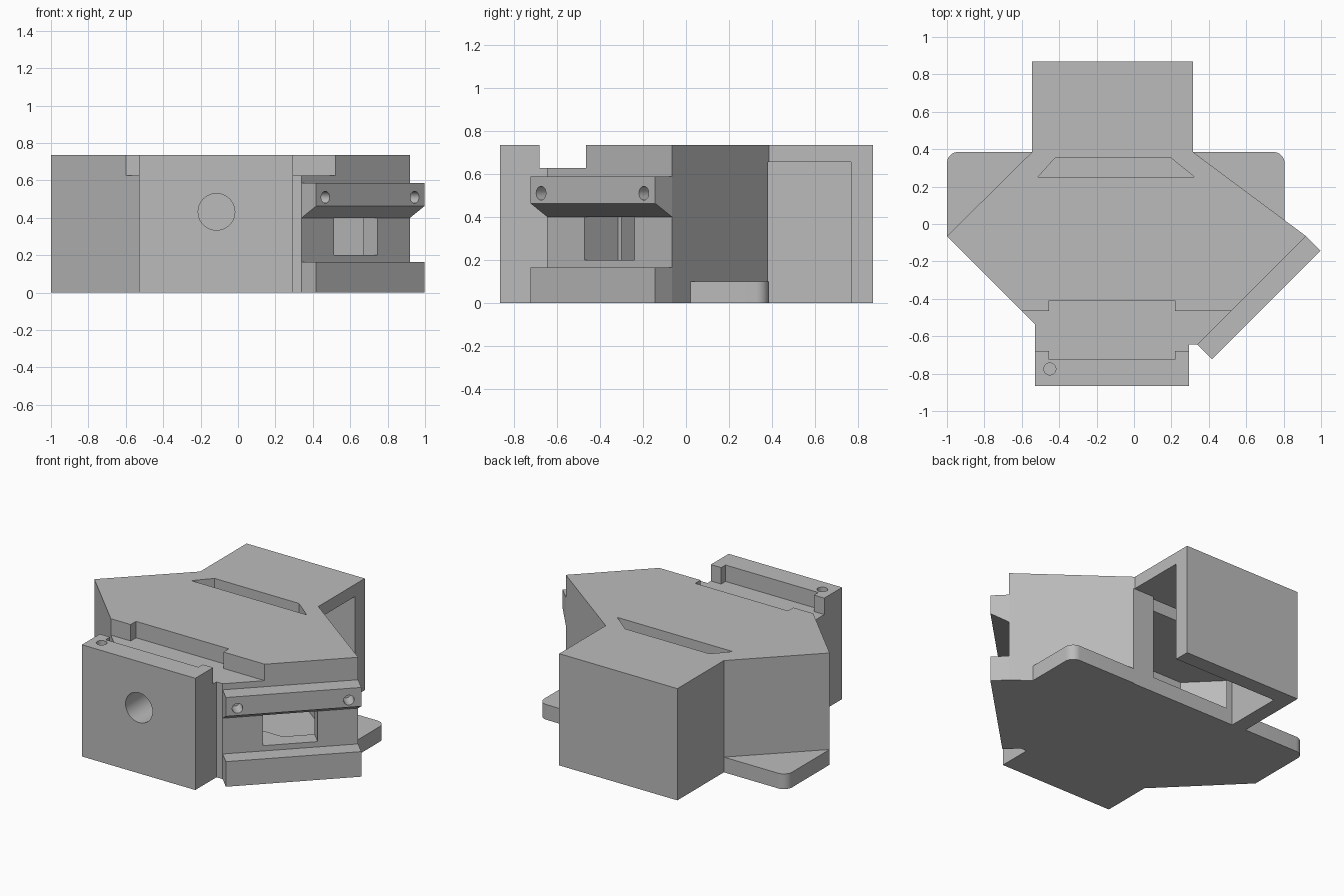
import bpy, bmesh, math
from mathutils import Matrix, Vector

if "Cube" in bpy.data.objects:
    bpy.data.objects.remove(bpy.data.objects["Cube"], do_unlink=True)

grey = bpy.data.materials.new("plain grey")
grey.use_nodes = True
grey.diffuse_color = (0.5, 0.5, 0.5, 1)
grey.node_tree.nodes["Principled BSDF"].inputs["Base Color"].default_value = (0.5, 0.5, 0.5, 1)


def finish(name, bm):
    bmesh.ops.recalc_face_normals(bm, faces=bm.faces[:])
    mesh = bpy.data.meshes.new(name)
    bm.to_mesh(mesh)
    bm.free()
    mesh.materials.append(grey)
    ob = bpy.data.objects.new(name, mesh)
    bpy.context.collection.objects.link(ob)
    return ob


def prism(name, pts, low, high, matrix=None):
    bm = bmesh.new()
    face = bm.faces.new([bm.verts.new((x, y, low)) for x, y in pts])
    new = bmesh.ops.extrude_face_region(bm, geom=[face])["geom"]
    top = [v for v in new if isinstance(v, bmesh.types.BMVert)]
    bmesh.ops.translate(bm, verts=top, vec=(0, 0, high - low))
    if matrix:
        bm.transform(matrix)
    return finish(name, bm)


def box(name, x0, x1, y0, y1, z0, z1):
    return prism(name, [(x0, y0), (x1, y0), (x1, y1), (x0, y1)], z0, z1)


def rod(name, start, end, radius, tip=None):
    a, b = Vector(start), Vector(end)
    bm = bmesh.new()
    bmesh.ops.create_cone(bm, cap_ends=True, segments=40, radius1=radius,
                          radius2=tip or radius, depth=(b - a).length)
    turn = (b - a).to_track_quat('Z', 'Y').to_matrix().to_4x4()
    bm.transform(Matrix.Translation((a + b) / 2) @ turn)
    return finish(name, bm)


def cut(ob, cutters):
    for c in cutters:
        m = ob.modifiers.new("cut", 'BOOLEAN')
        m.operation, m.solver, m.object = 'DIFFERENCE', 'EXACT', c
    bpy.context.view_layer.update()
    deps = bpy.context.evaluated_depsgraph_get()
    mesh = bpy.data.meshes.new_from_object(ob.evaluated_get(deps))
    ob.modifiers.clear()
    ob.data = mesh
    for c in cutters:
        bpy.data.objects.remove(c, do_unlink=True)


TOP, FLOOR, ROOF = 0.735, 0.1, 0.655
diag = math.sqrt(0.5)
out = Vector((diag, -diag, 0))
along = Vector((diag, diag, 0))
rail_start = Vector((0.34, -0.645, 0))
parts = []

# Housing outline
body = prism("housing", [(-0.545, 0.868), (0.315, 0.868), (0.315, 0.385), (0.92, -0.065),
                         (0.34, -0.645), (0.295, -0.645), (0.295, -0.865), (-0.53, -0.865),
                         (-0.53, -0.535), (-1, -0.065), (-0.545, 0.385)], 0, TOP)
parts.append(body)

# Hollow core, open rear bay and top slot
cutters = [
    prism("core_cutter", [(0.14, 0.4), (0.77, -0.065), (0.535, -0.3), (-0.615, -0.3),
                          (-0.85, -0.065), (-0.38, 0.4)], FLOOR, ROOF),
    box("bay_cutter", -0.445, 0.5, 0.38, 0.767, -0.2, ROOF),
    prism("slot_cutter", [(-0.515, 0.25), (0.325, 0.25), (0.195, 0.355), (-0.42, 0.355)], 0.6, 0.9),
    # Cross channel near the front, wider in the middle
    box("channel_cutter", -1.2, 1.2, -0.68, -0.465, 0.627, 0.9),
    box("wide_channel_cutter", -0.455, 0.22, -0.725, -0.41, 0.627, 0.9),
    # Front bore, stepping down towards the core, and the well above it
    rod("bore_cutter", (-0.115, -1, 0.432), (-0.115, -0.45, 0.432), 0.098),
    rod("narrow_bore_cutter", (-0.115, -0.5, 0.432), (-0.115, -0.2, 0.432), 0.08),
    rod("well_cutter", (-0.115, -0.57, 0.9), (-0.115, -0.57, 0.43), 0.083),
    # Round port in the slanted side
    rod("port_cutter", (-0.885, -0.38, 0.3), (-0.585, -0.08, 0.3), 0.084),
]
# Screw holes in the top
for x in (-0.45, 0.22):
    for y in (-0.36, -0.775):
        cutters.append(rod("screw_cutter", (x, y, 0.9), (x, y, 0.5), 0.032))
# Window between the rails
window_frame = Matrix((out, along, (0, 0, 1))).transposed().to_4x4()
window_frame.translation = rail_start + along * 0.41
half = 0.165
cutters.append(prism("window_cutter", [(-0.22, -half), (0.2, -half), (0.2, half), (-0.22, half)],
                     0.2, 0.4, window_frame))
cut(body, cutters)

# Two slanted guide rails with screw holes
rail_frame = Matrix((out, (0, 0, 1), along)).transposed().to_4x4()
rail_frame.translation = rail_start
profiles = {
    "upper_rail": ([(0, 0.4), (0.11, 0.463), (0.11, 0.587), (0, 0.587)], 0.51),
    "lower_rail": ([(0, 0), (0.11, 0), (0.11, 0.165), (0, 0.165)], 0.09),
}
for name, (profile, height) in profiles.items():
    rail = prism(name, profile, 0, 0.82, rail_frame)
    holes = []
    for s in (0.07, 0.745):
        spot = rail_start + along * s + Vector((0, 0, height))
        holes.append(rod("rail_screw_cutter", spot + out * 0.2, spot + out * 0.01, 0.032))
    cut(rail, holes)
    parts.append(rail)


# Mounting ears with one rounded corner and a bolt hole
def rounded(cx, cy, sign, r=0.06):
    steps = [math.pi / 2 * i / 8 for i in range(9)]
    return [(cx + sign * r * math.cos(a), cy + r * math.sin(a)) for a in steps]


ears = [("right_ear", [(-1, -0.065)] + rounded(-0.94, 0.325, -1) + [(-0.545, 0.385)], -0.907),
        ("left_ear", [(0.805, 0.02)] + rounded(0.745, 0.325, 1) + [(0.315, 0.385)], 0.675)]
for name, outline, x in ears:
    ear = prism(name, outline, 0, FLOOR)
    cut(ear, [rod("bolt_cutter", (x, 0.255, -0.1), (x, 0.255, 0.3), 0.056)])
    parts.append(ear)

# Smooth the round holes, keep edges sharp
bpy.ops.object.select_all(action='DESELECT')
for p in parts:
    p.select_set(True)
bpy.context.view_layer.objects.active = body
bpy.ops.object.shade_smooth_by_angle(angle=math.radians(25))
